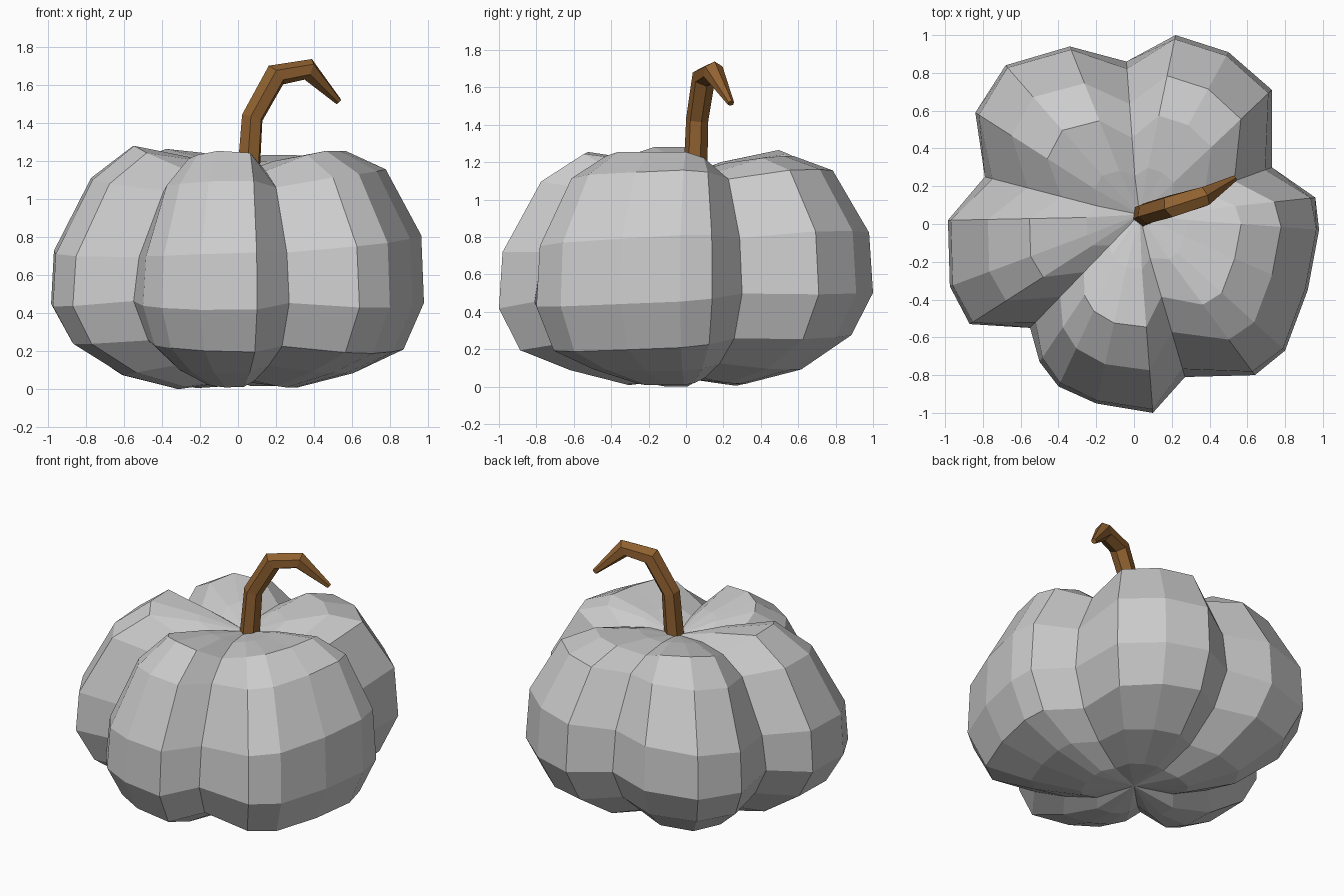
import bpy, bmesh
from math import cos, sin, tau
from mathutils import Vector

if "Cube" in bpy.data.objects:
    bpy.data.objects.remove(bpy.data.objects["Cube"])


def make_object(name, bm):
    bmesh.ops.recalc_face_normals(bm, faces=bm.faces[:])
    mesh = bpy.data.meshes.new(name)
    bm.to_mesh(mesh)
    bm.free()
    obj = bpy.data.objects.new(name, mesh)
    bpy.context.collection.objects.link(obj)
    return obj


def skin(bm, rings, start, end):
    """Bridge closed rings and fan both ends to a point."""
    loops = [[bm.verts.new(p) for p in ring] for ring in rings]
    n = len(loops[0])
    for a, b in zip(loops, loops[1:]):
        for i in range(n):
            j = (i + 1) % n
            bm.faces.new((a[i], a[j], b[j], b[i]))
    for loop, tip in ((loops[0], start), (loops[-1], end)):
        v = bm.verts.new(tip)
        for i in range(n):
            bm.faces.new((loop[i], loop[(i + 1) % n], v))


# Pumpkin plan outline: x, y, lobe weight (0 = crease, 1 = crown of a lobe)
outline = [
    (0.73, 0.30, 0), (0.73, 0.71, .7), (0.50, 0.91, .8), (0.22, 1.00, .8),
    (-0.04, 0.86, .1), (-0.34, 0.94, .9), (-0.68, 0.84, 1.1), (-0.84, 0.59, .8),
    (-0.79, 0.25, 0), (-0.985, 0.02, 1.25), (-0.975, -0.33, 1.25), (-0.87, -0.53, .9),
    (-0.55, -0.55, 0), (-0.50, -0.73, .6), (-0.40, -0.86, .8), (-0.20, -0.95, 1),
    (0.10, -1.0, .9), (0.27, -0.81, 0), (0.64, -0.80, .8), (0.80, -0.67, 1),
    (0.92, -0.35, 1), (0.98, -0.03, 1), (0.96, 0.14, .7),
]
# Vertical profiles (radius fraction, height) for lobes and creases,
# plus how much each ring tilts along x and y
lobe = [(.27, 1.21), (.57, 1.255), (.79, 1.13), (.985, .77), (1, .46),
        (.89, .24), (.62, .09), (.32, .015)]
crease = [(.26, 1.165), (.50, 1.15), (.72, 1.08), (.95, .75), (1, .49),
          (.86, .27), (.60, .13), (.32, .05)]
tilt = [(0, 0), (0, 0), (.03, .03), (.045, .05), (0, .04), (-.025, .04), (0, 0), (0, 0)]
rings = []
for k, ((fl, zl), (fc, zc), (tx, ty)) in enumerate(zip(lobe, crease, tilt)):
    ring = []
    for x, y, w in outline:
        f = fc + (fl - fc) * min(w, 1)
        z = zc + (zl - zc) * w + tx * x + ty * y
        shift = (1 - f) if k < 4 else 0
        ring.append((x * f + .02 * shift, y * f + .04 * shift, max(z, 0)))
    rings.append(ring)
bm = bmesh.new()
skin(bm, rings, (.03, .05, 1.14), (0, 0, .05))
low = min(v.co.z for v in bm.verts)
for v in bm.verts:
    v.co.z -= low * (1.2 - v.co.z) / 1.2
make_object("pumpkin_body", bm)

# Curved, tapering six-sided stem
path = [((.055, .05, 1.13), .064), ((.075, .06, 1.43), .06), ((.20, .095, 1.655), .064),
        ((.37, .145, 1.685), .058), ((.53, .24, 1.515), .018)]
pts = [Vector(p) for p, r in path]
side = Vector((-.38, .92, 0)).normalized()
rings = []
for i, (p, r) in enumerate(path):
    t = (pts[min(i + 1, len(pts) - 1)] - pts[max(i - 1, 0)]).normalized()
    n = side.cross(t).normalized()
    rings.append([pts[i] + side * r * sin(tau * s / 6) + n * r * cos(tau * s / 6)
                  for s in range(6)])
bm = bmesh.new()
skin(bm, rings, pts[0], pts[-1])
stem = make_object("stem", bm)
brown = bpy.data.materials.new("stem_brown")
brown.diffuse_color = (.28, .12, .03, 1)
brown.use_nodes = True
brown.node_tree.nodes["Principled BSDF"].inputs["Base Color"].default_value = brown.diffuse_color
stem.data.materials.append(brown)
